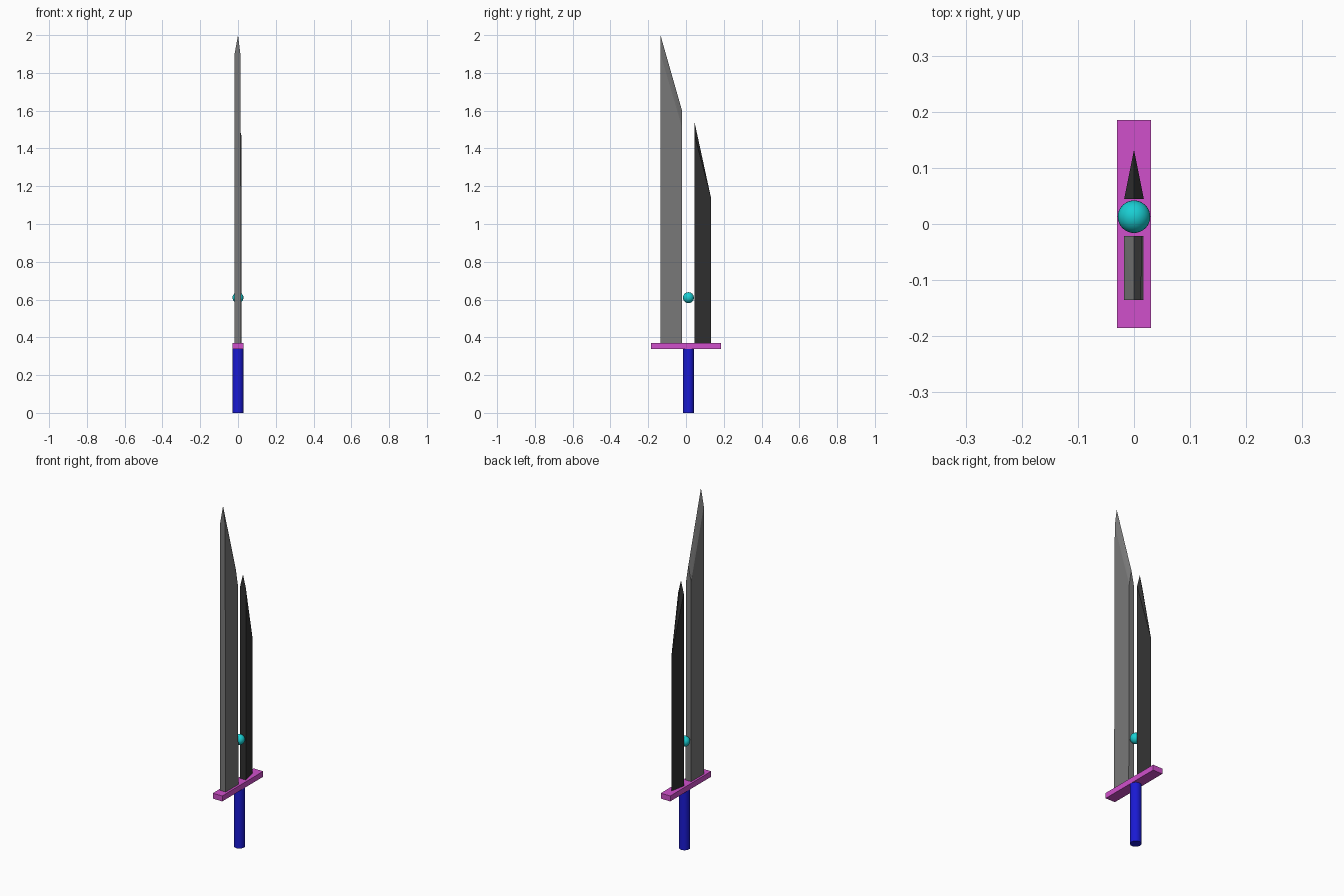
import bpy, bmesh, math

if "Cube" in bpy.data.objects:
    bpy.data.objects.remove(bpy.data.objects["Cube"])


def paint(obj, name, rgb):
    mat = bpy.data.materials.new(name)
    mat.diffuse_color = (*rgb, 1)
    mat.use_nodes = True
    mat.node_tree.nodes["Principled BSDF"].inputs["Base Color"].default_value = mat.diffuse_color
    obj.data.materials.append(mat)


def blade(name, points):
    """Flat-faced convex solid around a few corner points."""
    bm = bmesh.new()
    for p in points:
        bm.verts.new(p)
    bmesh.ops.convex_hull(bm, input=bm.verts[:])
    bmesh.ops.dissolve_limit(bm, angle_limit=math.radians(0.5),
                             verts=bm.verts[:], edges=bm.edges[:])
    bmesh.ops.recalc_face_normals(bm, faces=bm.faces[:])
    mesh = bpy.data.meshes.new(name)
    bm.to_mesh(mesh)
    bm.free()
    obj = bpy.data.objects.new(name, mesh)
    bpy.context.collection.objects.link(obj)
    return obj


BASE = 0.37      # top of the guard
GRIP_Y = 0.013   # grip and gem sit slightly behind centre


# Long blade: square back and front, roof-shaped slanted tip
def right_side(z):
    return 0.017 - 0.0045 * (z - BASE) / 1.53


corners = []
for y, shoulder, peak in ((-0.135, 1.90, 2.0), (-0.021, 1.51, 1.60)):
    corners += [(-0.018, y, BASE), (right_side(BASE), y, BASE),
                (-0.018, y, shoulder), (right_side(shoulder), y, shoulder),
                (0, y, peak)]
paint(blade("long_blade", corners), "steel", (0.19, 0.19, 0.19))

# Short blade: wedge section with a sharp rear edge
corners = [(0, 0.045, 1.54), (0, 0.132, BASE), (0, 0.132, 1.14)]
for x in (-0.0175, 0.0175):
    corners += [(x, 0.045, BASE), (x, 0.045, 1.47)]
paint(blade("short_blade", corners), "dark_steel", (0.03, 0.03, 0.03))

# Guard
bpy.ops.mesh.primitive_cube_add(size=1, location=(0, 0, 0.355))
guard = bpy.context.object
guard.name = "guard"
guard.scale = (0.06, 0.37, 0.031)
paint(guard, "magenta", (0.63, 0.08, 0.6))

# Grip
bpy.ops.mesh.primitive_cylinder_add(vertices=32, radius=0.029, depth=0.34,
                                    location=(0, GRIP_Y, 0.17))
grip = bpy.context.object
grip.name = "grip"
bpy.ops.object.shade_smooth_by_angle()
paint(grip, "blue", (0.01, 0.01, 0.65))

# Floating gem
bpy.ops.mesh.primitive_uv_sphere_add(segments=32, ring_count=16, radius=0.029,
                                     location=(0, GRIP_Y, 0.61))
gem = bpy.context.object
gem.name = "gem"
bpy.ops.object.shade_smooth_by_angle()
paint(gem, "cyan", (0.01, 0.62, 0.65))
